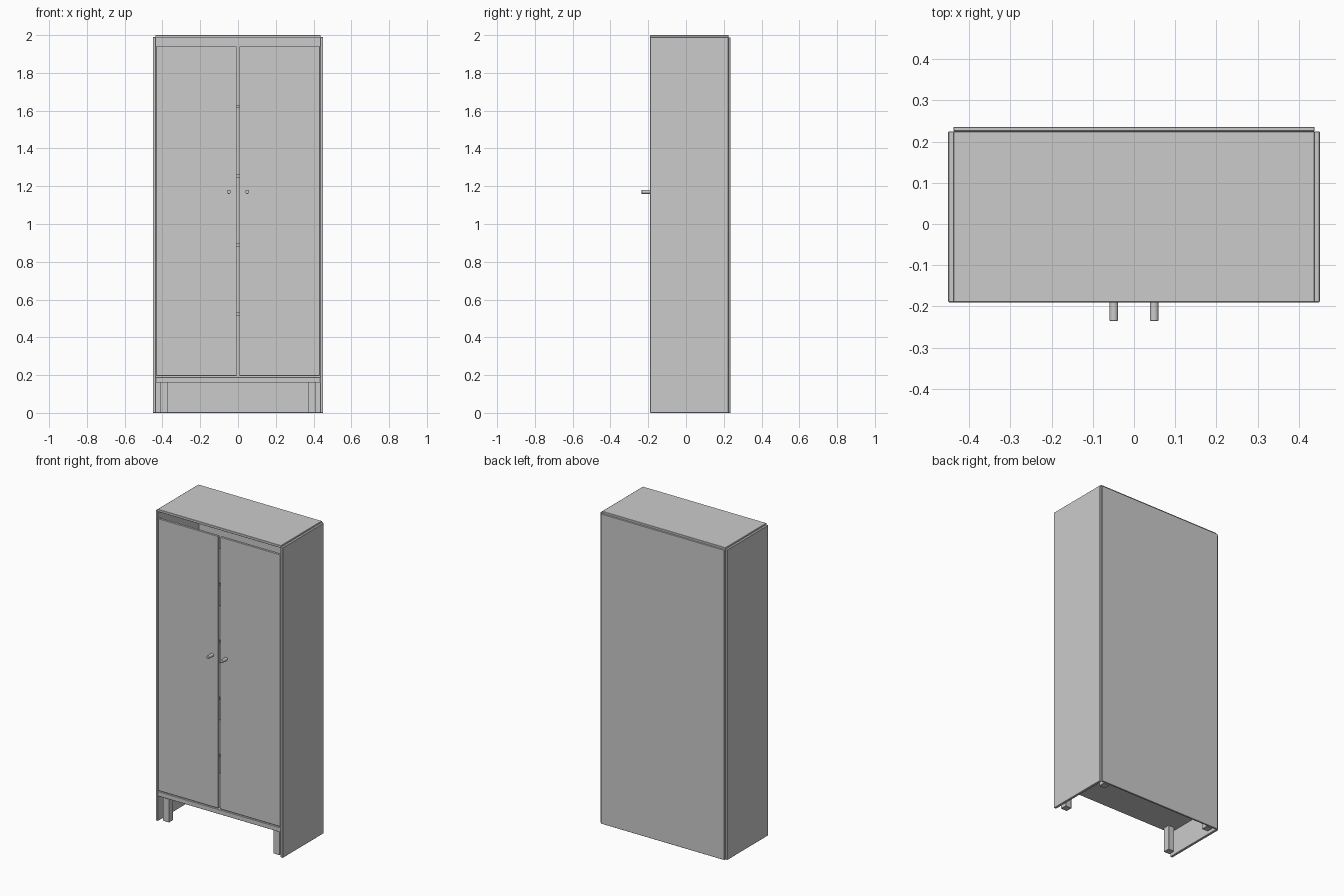
import bpy, math

if "Cube" in bpy.data.objects:
    bpy.data.objects.remove(bpy.data.objects["Cube"])


def box(name, x, y, z, bevel=0.0015):
    """Axis-aligned board given as (min, max) ranges."""
    bpy.ops.mesh.primitive_cube_add(size=1, location=[sum(r) / 2 for r in (x, y, z)])
    ob = bpy.context.object
    ob.name = name
    ob.scale = [r[1] - r[0] for r in (x, y, z)]
    bpy.ops.object.transform_apply(location=False, rotation=False, scale=True)
    if bevel:
        m = ob.modifiers.new("soft_edges", 'BEVEL')
        m.width = bevel
        m.segments = 1
    return ob


def span(s, a, b):
    """Mirror an x range to the chosen side."""
    return tuple(sorted((s * a, s * b)))


FRONT, BACK = -0.19, 0.225

# carcass: top, base and back boards
box("top_board", (-0.438, 0.438), (FRONT, BACK), (1.984, 2.0))
box("base_board", (-0.435, 0.435), (FRONT, BACK), (0.16, 0.19))
box("back_panel", (-0.438, 0.438), (BACK, 0.236), (0, 1.988))

# evenly spaced inner shelves
for i in range(4):
    z = 0.523 + i * 0.366
    box(f"shelf_{i + 1}", (-0.435, 0.435), (-0.165, BACK), (z - 0.008, z + 0.008), 0)

# parts repeated on both sides
for s, side in ((-1, "left"), (1, "right")):
    box(f"side_panel_{side}", span(s, 0.435, 0.451), (FRONT, BACK), (0, 1.99))
    box(f"door_{side}", span(s, 0.007, 0.433), (FRONT, -0.174), (0.196, 1.941))

    # square feet under the base
    for place, y in (("front", (-0.17, -0.127)), ("back", (0.177, 0.22))):
        box(f"{place}_leg_{side}", span(s, 0.37, 0.414), y, (0, 0.162))

    # round peg handles
    bpy.ops.mesh.primitive_cylinder_add(
        vertices=24, radius=0.0105, depth=0.046,
        location=(s * 0.049, -0.212, 1.17), rotation=(math.pi / 2, 0, 0))
    knob = bpy.context.object
    knob.name = f"handle_{side}"
    m = knob.modifiers.new("soft_edges", 'BEVEL')
    m.width = 0.002
    m.segments = 2
    bpy.ops.object.shade_smooth_by_angle()
